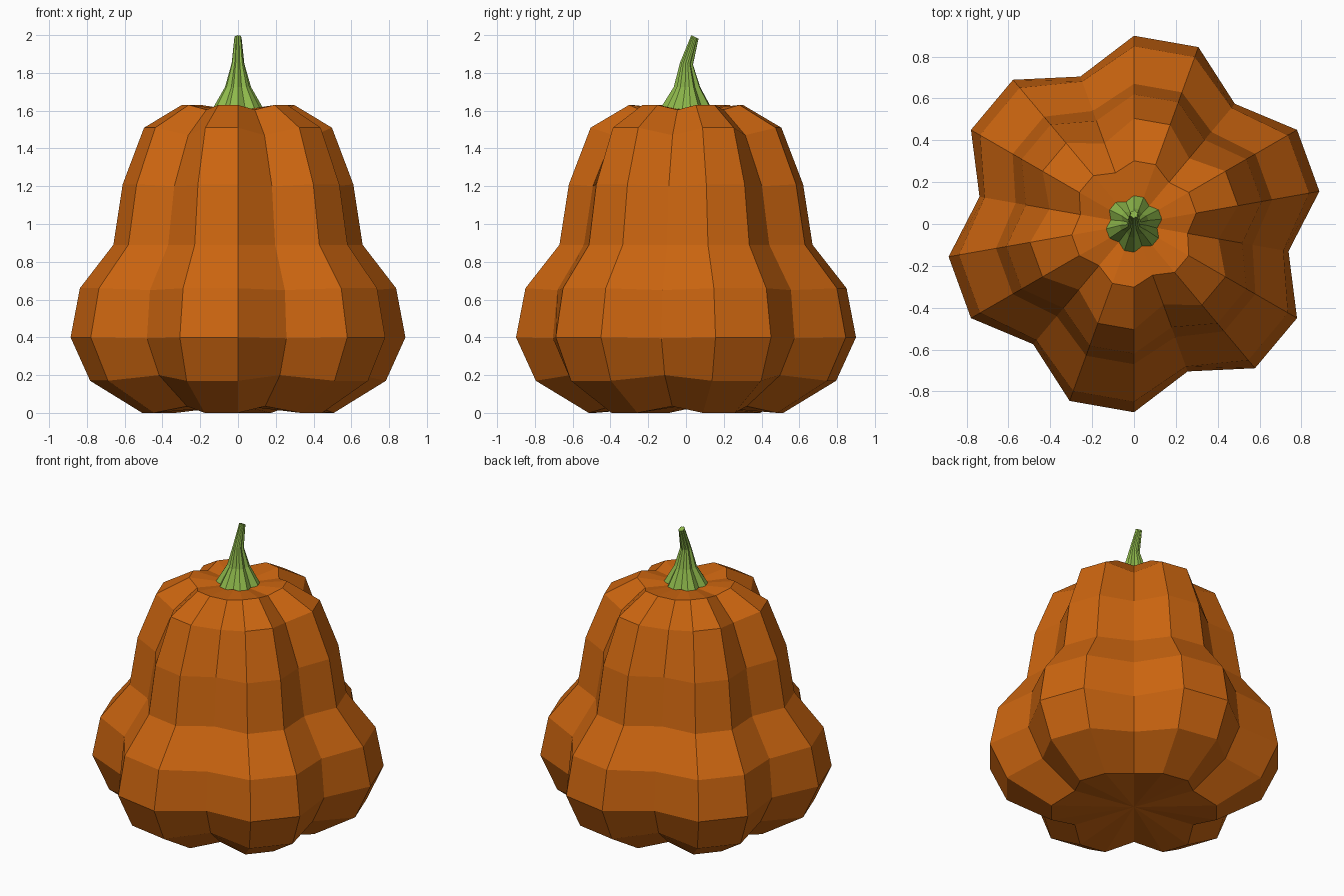
import bpy, bmesh, math

if "Cube" in bpy.data.objects:
    bpy.data.objects.remove(bpy.data.objects["Cube"])


def material(name, rgb):
    m = bpy.data.materials.new(name)
    m.diffuse_color = (*rgb, 1)
    m.use_nodes = True
    m.node_tree.nodes["Principled BSDF"].inputs["Base Color"].default_value = m.diffuse_color
    return m


def lobed_form(name, rings, mat, bottom, top):
    """Six-lobed loft: each lobe has two ridge columns and one valley column.
    Ring = (ridge radius, ridge z, valley radius, valley z, centre y, tilt)."""
    bm = bmesh.new()
    loops = []
    for rr, rz, vr, vz, cy, tilt in rings:
        loop = []
        for i in range(18):
            a = math.radians(90 - 20 * i)
            r, z = (vr, vz) if i % 3 == 2 else (rr, rz)
            y = r * math.sin(a)
            loop.append(bm.verts.new((r * math.cos(a), cy + y, z - tilt * y)))
        loops.append(loop)
    for a, b in zip(loops, loops[1:]):
        for i in range(18):
            j = (i + 1) % 18
            bm.faces.new((a[i], a[j], b[j], b[i]))
    # Close both ends with fans
    for loop, point in ((loops[0], bottom), (loops[-1], top)):
        c = bm.verts.new(point)
        for i in range(18):
            bm.faces.new((loop[i], loop[(i + 1) % 18], c))
    bmesh.ops.recalc_face_normals(bm, faces=bm.faces[:])
    me = bpy.data.meshes.new(name)
    bm.to_mesh(me)
    bm.free()
    me.materials.append(mat)
    ob = bpy.data.objects.new(name, me)
    bpy.context.collection.objects.link(ob)
    return ob


orange = material("pumpkin orange", (0.60, 0.13, 0.005))
green = material("stem green", (0.27, 0.48, 0.07))

# Gourd body, bottom to top
body = [
    (0.515, 0.00, 0.42, 0.035, 0, 0),
    (0.795, 0.17, 0.65, 0.20, 0, 0),
    (0.90, 0.40, 0.75, 0.395, 0, 0),
    (0.85, 0.66, 0.725, 0.65, 0, 0),
    (0.67, 0.89, 0.575, 0.89, 0, 0),
    (0.62, 1.21, 0.525, 1.20, 0, 0),
    (0.505, 1.51, 0.41, 1.47, 0, 0),
    (0.302, 1.63, 0.26, 1.605, 0, 0),
]
lobed_form("pumpkin_body", body, orange, (0, 0, 0.04), (0, 0, 1.60))

# Ribbed stem, leaning back at the tip
stem = [
    (0.137, 1.61, 0.112, 1.61, 0, 0),
    (0.070, 1.725, 0.055, 1.725, 0.005, 0),
    (0.034, 1.85, 0.027, 1.85, 0.003, 0.2),
    (0.019, 1.99, 0.015, 1.99, 0.047, 0.5),
]
lobed_form("stem", stem, green, (0, 0, 1.60), (0, 0.047, 1.985))
